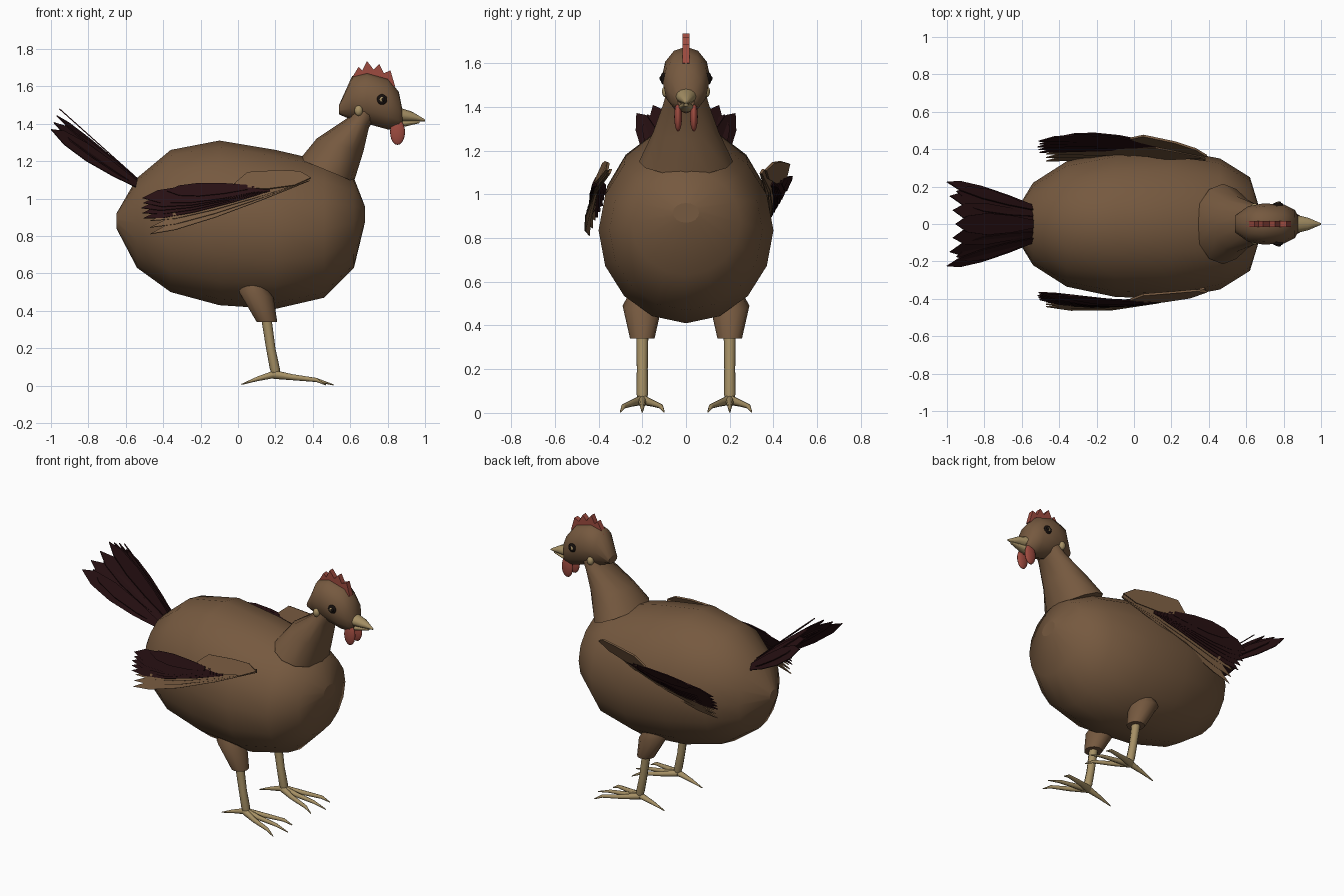
import bpy, math
from mathutils import Vector

cube = bpy.data.objects.get("Cube")
if cube:
    bpy.data.objects.remove(cube, do_unlink=True)


def material(name, rgb):
    m = bpy.data.materials.new(name)
    m.use_nodes = True
    m.diffuse_color = (*rgb, 1)
    bsdf = next(n for n in m.node_tree.nodes if n.type == 'BSDF_PRINCIPLED')
    bsdf.inputs["Base Color"].default_value = (*rgb, 1)
    bsdf.inputs["Roughness"].default_value = 0.8
    return m


BROWN = material("brown plumage", (0.18, 0.10, 0.05))
DARK = material("dark feathers", (0.02, 0.005, 0.006))
HORN = material("beak and leg horn", (0.38, 0.28, 0.13))
RED = material("red skin", (0.34, 0.07, 0.05))
BLACK = material("black eye", (0.008, 0.005, 0.004))


def make(name, verts, faces, mat, flat=()):
    """Mesh object; faces listed in flat stay unsmoothed."""
    me = bpy.data.meshes.new(name)
    me.from_pydata([tuple(v) for v in verts], [], faces)
    me.materials.append(mat)
    for p in me.polygons:
        p.use_smooth = p.index not in flat
    ob = bpy.data.objects.new(name, me)
    bpy.context.collection.objects.link(ob)
    return ob


def loft(name, rings, mat, seg=12):
    """Skin of elliptical rings (x0, z0, x1, z1, half width, centre y)."""
    verts, faces = [], []
    for x0, z0, x1, z1, hw, cy in rings:
        for k in range(seg):
            a = 2 * math.pi * k / seg
            t = (1 - math.cos(a)) / 2
            verts.append((x0 + (x1 - x0) * t, cy + hw * math.sin(a), z0 + (z1 - z0) * t))
    for r in range(len(rings) - 1):
        for k in range(seg):
            a, b = r * seg + k, r * seg + (k + 1) % seg
            faces.append((a, b, b + seg, a + seg))
    n = len(faces)
    faces.append(tuple(reversed(range(seg))))
    faces.append(tuple(range(len(verts) - seg, len(verts))))
    ob = make(name, verts, faces, mat, (n, n + 1))
    # Make every shell face outwards
    import bmesh
    bm = bmesh.new()
    bm.from_mesh(ob.data)
    bmesh.ops.recalc_face_normals(bm, faces=bm.faces)
    bm.to_mesh(ob.data)
    bm.free()
    return ob


def upright(sections):
    """Rings standing across x, from (x, bottom, top, half width)."""
    return [(x, b, x, t, w, 0) for x, b, t, w in sections]


def ball(name, loc, scale, mat):
    bpy.ops.mesh.primitive_uv_sphere_add(segments=16, ring_count=10, radius=1, location=loc)
    ob = bpy.context.object
    ob.name, ob.scale = name, scale
    ob.data.materials.append(mat)
    for p in ob.data.polygons:
        p.use_smooth = True
    return ob


def plates(name, outlines, mat, thick=0.006):
    """Thin plates, one per outline."""
    verts, faces = [], []
    for pts in outlines:
        faces.append(tuple(range(len(verts), len(verts) + len(pts))))
        verts += pts
    ob = make(name, verts, faces, mat, range(len(faces)))
    mod = ob.modifiers.new("thickness", 'SOLIDIFY')
    mod.thickness, mod.offset = thick, 0
    return ob


def feather(root, tip, side, width):
    """Pointed feather outline."""
    root, tip, side = Vector(root), Vector(tip), Vector(side).normalized()
    shape = [(0, 0.35), (0.3, 0.8), (0.6, 1), (0.85, 0.75)]
    left = [root.lerp(tip, t) + side * width * w for t, w in shape]
    right = [root.lerp(tip, t) - side * width * w for t, w in reversed(shape)]
    return left + [tip] + right


# Body, neck and head
loft("body", upright([
    (-0.65, 0.84, 0.92, 0.04), (-0.54, 0.63, 1.11, 0.22), (-0.36, 0.50, 1.26, 0.335),
    (-0.10, 0.43, 1.31, 0.39), (0.20, 0.41, 1.26, 0.40), (0.46, 0.47, 1.20, 0.35),
    (0.62, 0.63, 1.11, 0.25), (0.678, 0.87, 0.96, 0.06)]), BROWN, 16)
loft("neck", [
    (0.33, 1.21, 0.62, 1.09, 0.215, 0), (0.42, 1.32, 0.67, 1.25, 0.15, 0),
    (0.60, 1.44, 0.70, 1.38, 0.105, 0), (0.63, 1.53, 0.76, 1.47, 0.08, 0)], BROWN)
loft("head", upright([
    (0.54, 1.45, 1.50, 0.045), (0.61, 1.42, 1.655, 0.095), (0.69, 1.40, 1.675, 0.11),
    (0.80, 1.37, 1.645, 0.105), (0.86, 1.37, 1.57, 0.075), (0.88, 1.39, 1.47, 0.04)]), BROWN)

# Beak halves
loft("upper_beak", upright([(0.85, 1.41, 1.49, 0.052), (0.93, 1.412, 1.465, 0.034),
                            (1.0, 1.413, 1.423, 0.004)]), HORN)
loft("lower_beak", upright([(0.85, 1.375, 1.42, 0.04), (0.97, 1.403, 1.416, 0.01)]), HORN)

# Comb
comb = [(0.60, 1.63), (0.645, 1.705), (0.665, 1.685), (0.69, 1.735), (0.725, 1.69), (0.755, 1.72),
        (0.78, 1.67), (0.815, 1.685), (0.84, 1.60), (0.70, 1.58)]
plates("comb", [[(x, 0, z) for x, z in comb]], RED, 0.034)

# Paired face parts and legs
for side, word in ((1, "left"), (-1, "right")):
    ball(word + "_wattle", (0.853, side * 0.036, 1.355), (0.04, 0.018, 0.068), RED)
    ball(word + "_earlobe", (0.645, side * 0.09, 1.47), (0.022, 0.02, 0.028), HORN)
    ball(word + "_eye", (0.77, side * 0.104, 1.53), (0.028, 0.012, 0.028), BLACK)
    ball(word + "_iris", (0.77, side * 0.105, 1.53), (0.017, 0.0145, 0.017), HORN)
    ball(word + "_pupil", (0.775, side * 0.106, 1.53), (0.014, 0.0155, 0.014), BLACK)
    y = side * 0.2
    loft(word + "_thigh", [
        (0.03, 0.56, 0.13, 0.57, 0.05, y), (0.0, 0.51, 0.19, 0.47, 0.09, y),
        (0.10, 0.34, 0.21, 0.34, 0.056, y)], BROWN)
    shank = [(0.15, 0.37, 0.028), (0.175, 0.20, 0.025), (0.197, 0.09, 0.027), (0.205, 0.045, 0.018)]
    loft(word + "_shank", [(x - r, z, x + r, z, r, y) for x, z, r in shank], HORN, 8)
    for i, s in enumerate((-1, 0, 1)):
        toe = [(0.19, 0.06, 0.024, 0), (0.29, 0.045, 0.016, 0.045),
               (0.42, 0.03, 0.011, 0.085), (0.51 - 0.04 * abs(s), 0.004, 0.003, 0.1)]
        loft(f"{word}_toe_{i + 1}", [(x, z - r, x, z + r, r, y + s * dy) for x, z, r, dy in toe], HORN, 8)
    back = [(0.21, 0.065, 0.022), (0.10, 0.035, 0.012), (0.02, 0.007, 0.003)]
    loft(word + "_back_toe", [(x, z - r, x, z + r, r, y) for x, z, r in back], HORN, 8)

# Wings: flat feathers bowed around the flank, both tilted the same way
coverts = [(0.39, 1.11), (0.33, 1.145), (0.22, 1.15), (0.05, 1.14),
           (-0.02, 1.08), (0.02, 1.06), (0.15, 1.05), (0.30, 1.07)]


def bowed(outline, side, layer):
    out = []
    for p in outline:
        x, z = p[0], p[2]
        bow = 0.415 - 0.25 * (x + 0.15) ** 2 + layer
        out.append((x, side * bow + 0.45 * (z - 1.025 - 0.21 * x), z))
    return out


for side, word in ((1, "left"), (-1, "right")):
    lower, upper = [], []
    for i in range(3):
        f = feather((0.38, 0, 1.105), (-0.47, 0, 0.81 + 0.035 * i), (0.3, 0, -1), 0.03)
        lower.append(bowed(f, side, 0.003 * i))
    for i in range(5):
        f = feather((0.17 - 0.02 * i, 0, 1.05), (-0.505 - 0.006 * (i % 3), 0, 0.895 + 0.027 * i),
                    (0.2, 0, -1), 0.03 + 0.004 * i)
        upper.append(bowed(f, side, 0.010 + 0.003 * i))
    upper.append(bowed(feather((0.05, 0, 1.06), (-0.38, 0, 1.04), (0, 0, 1), 0.035), side, 0.026))
    plates(word + "_lower_wing_feathers", lower, BROWN)
    plates(word + "_flight_feathers", upper, DARK)
    plates(word + "_wing_coverts", [bowed([(x, 0, z) for x, z in coverts], side, 0.02)], BROWN, 0.012)

# Tail fan
fan = []
for i in range(-3, 4):
    u = i / 3
    fan.append(feather((-0.53, 0.085 * u, 1.10 - 0.03 * abs(u)),
                       (-0.955 - 0.045 * abs(u), 0.225 * u, 1.48 - 0.11 * abs(u)),
                       (0, 1 - 0.4 * abs(u), -0.9 * u), 0.058))
for u in (-0.8, -0.3, 0.3, 0.8):
    fan.append(feather((-0.53, 0.08 * u, 1.07), (-0.95, 0.22 * u, 1.38 - 0.02 * abs(u)),
                       (0, 1, -0.5 * u), 0.06))
plates("tail_feathers", fan, DARK)
